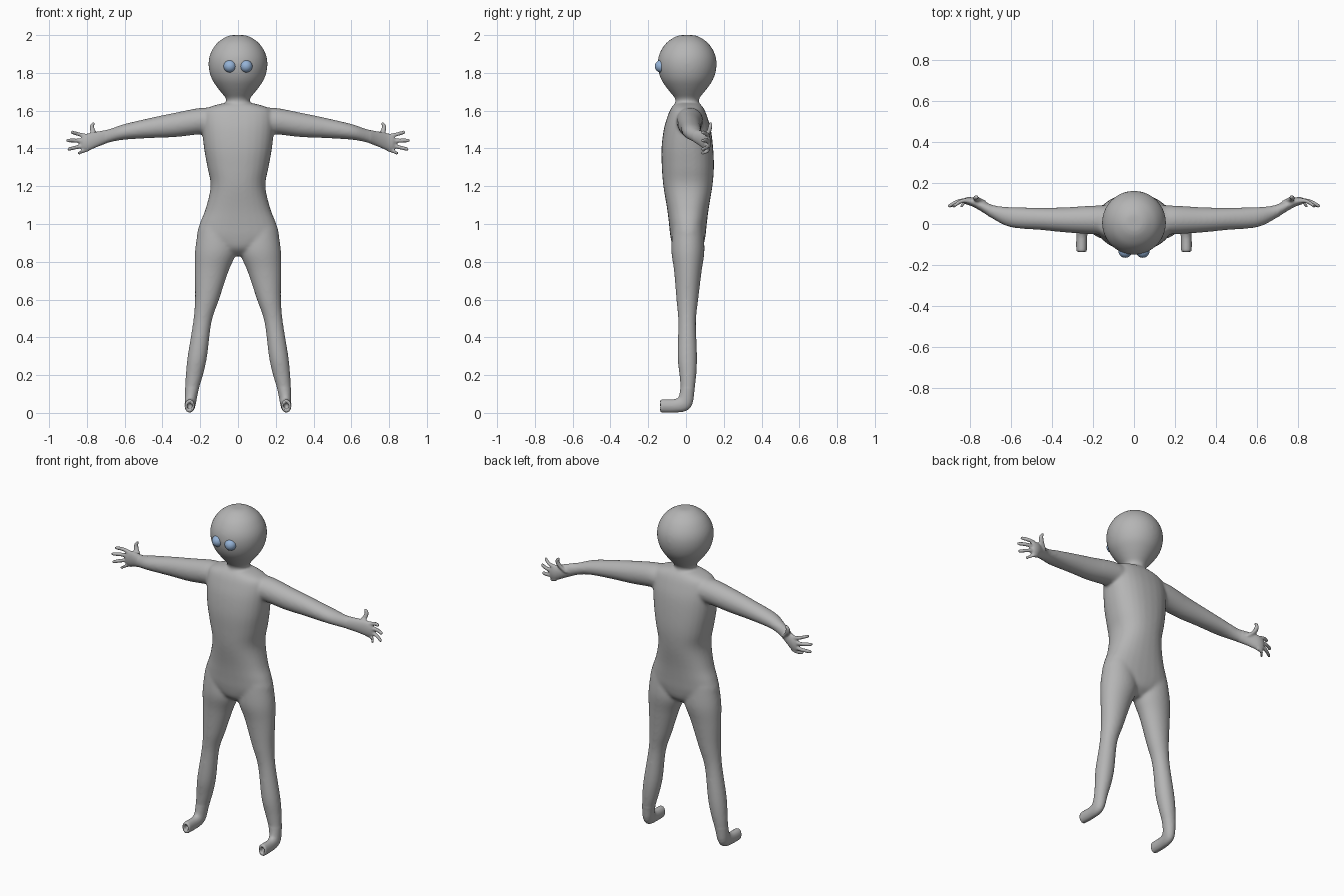
import bpy, bmesh, math
from mathutils import Vector

if "Cube" in bpy.data.objects:
    bpy.data.objects.remove(bpy.data.objects["Cube"])


def material(name, rgb):
    m = bpy.data.materials.new(name)
    m.diffuse_color = (*rgb, 1)
    m.use_nodes = True
    m.node_tree.nodes["Principled BSDF"].inputs["Base Color"].default_value = m.diffuse_color
    return m


grey = material("body grey", (0.46, 0.46, 0.46))
blue = material("eye blue", (0.30, 0.45, 0.68))


def spline(rows, steps):
    """Catmull-Rom interpolation of section rows."""
    out = []
    for i in range(len(rows) - 1):
        p0, p1, p2, p3 = (rows[max(0, min(len(rows) - 1, i + k))] for k in (-1, 0, 1, 2))
        for s in range(steps):
            t = s / steps
            out.append([0.5 * (2 * b + (c - a) * t + (2 * a - 5 * b + 4 * c - d) * t * t
                               + (3 * b - a - 3 * c + d) * t ** 3)
                        for a, b, c, d in zip(p0, p1, p2, p3)])
    return out + [list(rows[-1])]


def loft(bm, rows, axes, side=1, power=2.0, steps=4, n=28):
    """Skin superellipse sections (x, y, z, a, b, pitch); axes gives the section directions."""
    rings = []
    for r in spline(rows, steps):
        u, v = axes(r)
        ring = []
        for k in range(n):
            t = 2 * math.pi * k / n
            c, s = math.cos(t), math.sin(t)
            c = math.copysign(abs(c) ** (2 / power), c)
            s = math.copysign(abs(s) ** (2 / power), s)
            p = Vector(r[:3]) + u * (c * r[3]) + v * (s * r[4])
            ring.append(bm.verts.new((p.x * side, p.y, p.z)))
        rings.append(ring)
    faces = [bm.faces.new((a[k], a[(k + 1) % n], b[(k + 1) % n], b[k]))
             for a, b in zip(rings, rings[1:]) for k in range(n)]
    faces += [bm.faces.new(rings[0]), bm.faces.new(rings[-1])]
    bmesh.ops.recalc_face_normals(bm, faces=faces)


def upright(r):
    return Vector((1, 0, 0)), Vector((0, 1, 0))


def sideways(r):
    return Vector((0, 1, 0)), Vector((0, 0, 1))


def pitched(r):
    p = math.radians(r[5])
    return Vector((1, 0, 0)), Vector((0, math.cos(p), -math.sin(p)))


torso = [(0, .01, .83, .04, .03), (0, .01, .87, .12, .075), (0, .01, .93, .212, .092),
         (0, .01, 1.0, .203, .10), (0, .01, 1.08, .172, .11), (0, .01, 1.2, .145, .13),
         (0, .01, 1.3, .162, .138), (0, .007, 1.4, .18, .137), (0, .007, 1.5, .19, .125),
         (0, .007, 1.57, .19, .105), (0, .007, 1.61, .17, .088), (0, .007, 1.635, .10, .068),
         (0, .007, 1.64, .06, .05)]
# head and neck as (height, radius)
head = [(0, .006, z, r, r) for z, r in
        ((1.60, .08), (1.63, .066), (1.66, .062), (1.69, .084), (1.72, .108), (1.76, .135),
         (1.80, .150), (1.84, .156), (1.88, .153), (1.92, .138), (1.96, .109), (1.99, .066),
         (2.0, .035))]
# leg bends forward into a foot with a hollow end
leg = [(.12, .01, .98, .09, .08, 0), (.118, .01, .86, .11, .088, 0), (.14, .01, .75, .09, .073, 0),
       (.164, .007, .6, .064, .058, 0), (.189, .006, .48, .049, .047, 0),
       (.215, .007, .3, .052, .052, 0), (.231, .01, .2, .046, .045, 0),
       (.245, .007, .12, .036, .038, 10), (.252, -.008, .056, .03, .043, 45),
       (.255, -.055, .038, .027, .036, 90), (.256, -.125, .037, .026, .035, 90),
       (.256, -.135, .037, .022, .031, 90), (.256, -.136, .037, .014, .019, 90),
       (.256, -.105, .037, .012, .015, 90)]
arm = [(.12, .02, 1.545, .07, .068), (.2, .02, 1.545, .07, .07), (.33, .02, 1.525, .062, .065),
       (.45, .025, 1.51, .055, .055), (.6, .033, 1.488, .05, .042), (.68, .055, 1.467, .036, .036),
       (.74, .085, 1.45, .027, .040), (.79, .108, 1.435, .022, .046),
       (.82, .113, 1.428, .017, .042), (.83, .113, 1.428, .010, .03)]
# finger base height, tip x, tip height
fingers = [(1.462, .885, 1.485), (1.441, .908, 1.442), (1.419, .902, 1.397), (1.398, .848, 1.376)]

bm = bmesh.new()
loft(bm, torso, upright, power=2.3)
loft(bm, head, upright, n=40)
for side in (-1, 1):
    loft(bm, leg, pitched, side)
    loft(bm, arm, sideways, side)
    for z, tx, tz in fingers:
        loft(bm, [(.79, .11, z, .013, .013), ((.79 + tx) / 2, .113, (z + tz) / 2, .011, .011),
                  (tx - .008, .09, tz, .010, .010), (tx, .086, tz, .005, .005)],
             sideways, side, n=14)
    # thumb
    loft(bm, [(.735, .10, 1.45, .02, .016), (.765, .12, 1.487, .016, .013),
              (.774, .128, 1.515, .012, .011), (.768, .13, 1.53, .010, .010),
              (.765, .13, 1.538, .005, .005)], upright, side, n=14)
raw = bpy.data.meshes.new("body_parts")
bm.to_mesh(raw)
bm.free()

# fuse the parts into one skin
body = bpy.data.objects.new("body", raw)
bpy.context.collection.objects.link(body)
mod = body.modifiers.new("fuse", 'REMESH')
mod.mode = 'VOXEL'
mod.voxel_size = 0.006
dg = bpy.context.evaluated_depsgraph_get()
skin = bpy.data.meshes.new_from_object(body.evaluated_get(dg))
body.modifiers.clear()
body.data = skin

# soften the joints, leaving hands and feet crisp
bm = bmesh.new()
bm.from_mesh(skin)
soft = [v for v in bm.verts if abs(v.co.x) < .70 and v.co.z > .13]
for _ in range(14):
    bmesh.ops.smooth_vert(bm, verts=soft, factor=0.5, use_axis_x=True, use_axis_y=True, use_axis_z=True)
rest = [v for v in bm.verts if abs(v.co.x) >= .70 or v.co.z <= .13]
bmesh.ops.smooth_vert(bm, verts=rest, factor=0.4, use_axis_x=True, use_axis_y=True, use_axis_z=True)
for f in bm.faces:
    f.smooth = True
    f.material_index = 0
bm.to_mesh(skin)
bm.free()
skin.materials.clear()
skin.materials.append(grey)

# eyes
for side, name in ((-1, "right_eye"), (1, "left_eye")):
    bpy.ops.mesh.primitive_uv_sphere_add(segments=32, ring_count=16, radius=.033,
                                         location=(side * .043, -.132, 1.835))
    eye = bpy.context.object
    eye.name = name
    eye.data.materials.append(blue)
    bpy.ops.object.shade_smooth()
